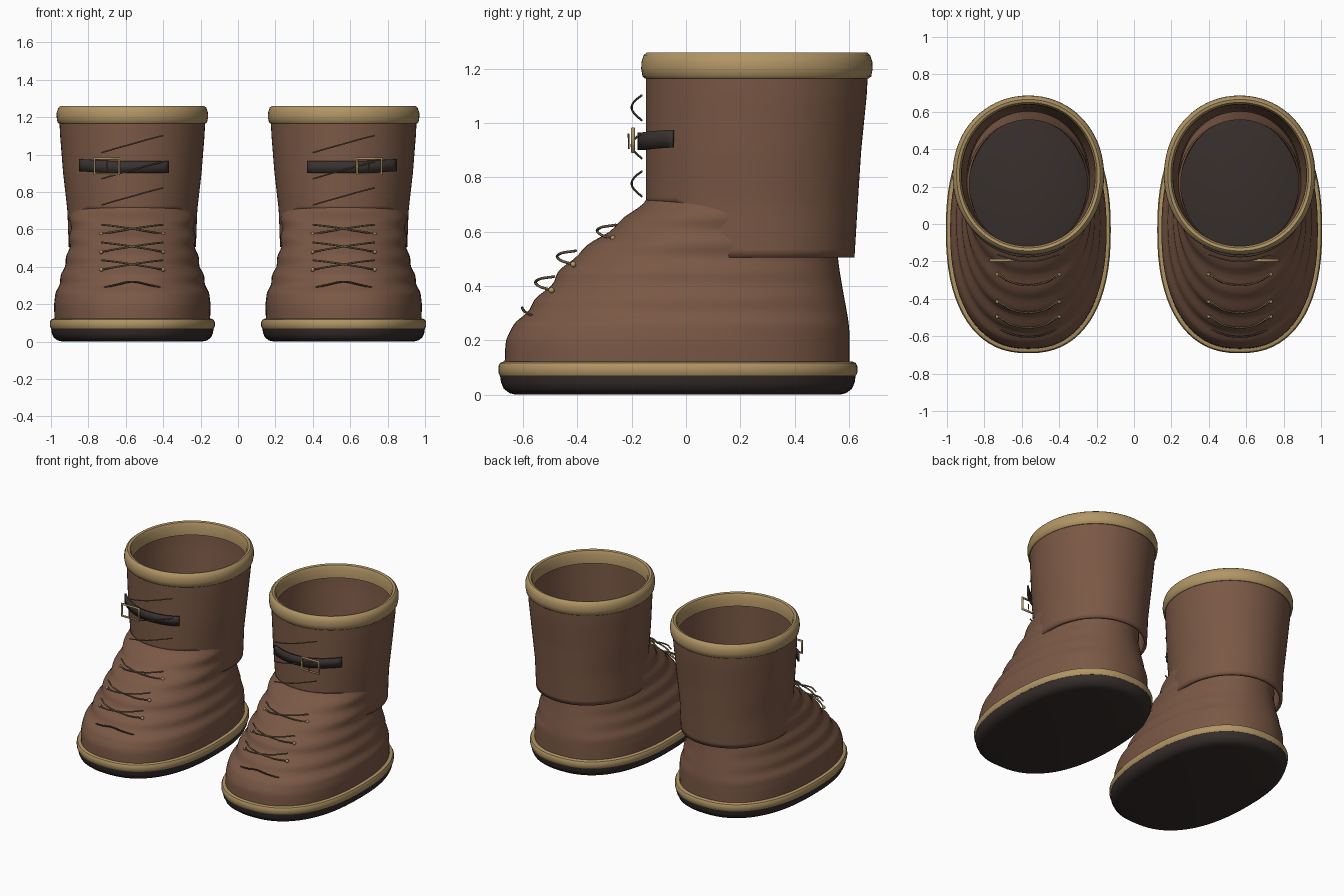
import bpy, bmesh
from math import sin, cos, pi, sqrt, copysign

if "Cube" in bpy.data.objects:
    bpy.data.objects.remove(bpy.data.objects["Cube"])

def material(name, rgb):
    m = bpy.data.materials.new(name)
    m.diffuse_color = (*rgb, 1)
    m.use_nodes = True
    m.node_tree.nodes["Principled BSDF"].inputs["Base Color"].default_value = m.diffuse_color
    return m

BROWN = material("brown leather", (0.195, 0.098, 0.06))
TAN = material("tan trim", (0.44, 0.30, 0.13))
DARK = material("dark rubber", (0.035, 0.026, 0.023))
STRAP = material("strap leather", (0.04, 0.032, 0.028))
LACE = material("lace cord", (0.16, 0.115, 0.06))
SEAM = material("seam thread", (0.07, 0.04, 0.025))
N = 72

def finish(name, bm, mat, angle=40):
    me = bpy.data.meshes.new(name)
    bm.to_mesh(me)
    bm.free()
    me.materials.append(mat)
    ob = bpy.data.objects.new(name, me)
    bpy.context.collection.objects.link(ob)
    bpy.ops.object.select_all(action='DESELECT')
    ob.select_set(True)
    bpy.context.view_layer.objects.active = ob
    bpy.ops.object.shade_smooth_by_angle(angle=angle * pi / 180)
    return ob

def ring_point(cx, key, a):
    """Point on a superellipse section: z, front y, back y, half width, exponent."""
    z, f, b, w, e = key
    c, s = cos(a), sin(a)
    x = copysign(abs(c) ** (2 / e), c) * w
    y = (f + b) / 2 + copysign(abs(s) ** (2 / e), s) * (b - f) / 2
    return (cx + x, y, z)

def skin(name, rings, mat, caps=False):
    bm = bmesh.new()
    vs = [[bm.verts.new(p) for p in r] for r in rings]
    for lo, hi in zip(vs, vs[1:]):
        for i in range(N):
            j = (i + 1) % N
            bm.faces.new((lo[i], lo[j], hi[j], hi[i]))
    if caps:
        bm.faces.new(vs[0][::-1])
        bm.faces.new(vs[-1])
    return finish(name, bm, mat)

def loft(name, cx, keys, mat, caps=False):
    return skin(name, [[ring_point(cx, k, 2 * pi * i / N) for i in range(N)] for k in keys], mat, caps)

def smooth_keys(keys, steps):
    """Catmull-Rom refinement of section keys."""
    out = []
    for i in range(len(keys) - 1):
        p = [keys[max(0, min(len(keys) - 1, i + d))] for d in (-1, 0, 1, 2)]
        for s in range(steps):
            t = s / steps
            out.append(tuple(0.5 * (2 * b + (c - a) * t + (2 * a - 5 * b + 4 * c - d) * t * t
                                    + (3 * b - a - 3 * c + d) * t ** 3) for a, b, c, d in zip(*p)))
    return out + [keys[-1]]

def tube(name, pts, r, mat, cyclic=False, curved=True):
    cu = bpy.data.curves.new(name, 'CURVE')
    cu.dimensions = '3D'
    cu.bevel_depth = r
    cu.bevel_resolution = 2
    cu.use_fill_caps = True
    sp = cu.splines.new('BEZIER')
    sp.bezier_points.add(len(pts) - 1)
    for bp, p in zip(sp.bezier_points, pts):
        bp.co = p
        bp.handle_left_type = bp.handle_right_type = 'AUTO' if curved else 'VECTOR'
    sp.resolution_u = 6
    sp.use_cyclic_u = cyclic
    cu.materials.append(mat)
    ob = bpy.data.objects.new(name, cu)
    bpy.context.collection.objects.link(ob)

VAMP = [(0.10, -.668, .602, .415, 2.35), (0.20, -.662, .602, .418, 2.3), (0.25, -.635, .60, .41, 2.3),
        (0.30, -.595, .593, .395, 2.25), (0.40, -.505, .575, .365, 2.2), (0.50, -.42, .56, .34, 2.15),
        (0.60, -.29, .557, .333, 2.1), (0.70, -.165, .557, .333, 2.05), (0.75, -.13, .557, .315, 2.0)]
SHAFT = [(0.50, -.125, .62, .34, 2.05), (0.70, -.148, .632, .347, 2.05), (0.90, -.148, .645, .37, 2.05),
         (1.10, -.148, .665, .386, 2.05), (1.22, -.148, .672, .392, 2.05)]

def section_at(z):
    for a, b in zip(SHAFT, SHAFT[1:]):
        if z <= b[0]:
            t = (z - a[0]) / (b[0] - a[0])
            return tuple(p + (q - p) * t for p, q in zip(a, b))
    return SHAFT[-1]

def offset_rings(base, prof):
    f, b, w, e = base
    return [(z, f - o, b + o, w + o, e) for o, z in prof]

def boot(s, side):
    cx = 0.565 * s
    # rubber sole and welt
    base = (-.685, .625, .435, 2.35)
    loft(side + "sole", cx, offset_rings(base, [(-.06, 0), (-.035, .006), (-.014, .022), (-.004, .045),
                                                (0, .075), (-.03, .1)]), DARK, True)
    loft(side + "welt", cx, offset_rings(base, [(-.02, .068), (0, .07), (.006, .082), (.006, .105),
                                                (0, .117), (-.012, .122), (-.035, .12)]), TAN)
    # creased foot
    keys = []
    for z, f, b, w, e in smooth_keys(VAMP, 6):
        r = .008 * sin(2 * pi * (z - .03) / .1) * min(1, max(0, (z - .2) / .1)) * min(1, max(0, (.75 - z) / .1))
        keys.append((z, f - r, b, w + .6 * r, e))
    loft(side + "foot_upper", cx, keys, BROWN)
    # shaft with hem raised at the front
    rows = []
    for k in range(25):
        row = []
        for i in range(N):
            a = 2 * pi * i / N
            t = min(1, max(0, (.13 - ring_point(0, SHAFT[0], a)[1]) / .15))
            z0 = .505 + .2 * t * t * (3 - 2 * t)
            row.append(ring_point(cx, section_at(z0 + (1.22 - z0) * k / 24), a))
        rows.append(row)
    ob = skin(side + "shaft", rows, BROWN)
    m = ob.modifiers.new("thickness", 'SOLIDIFY')
    m.thickness = .02
    m.offset = -1
    # rolled cuff
    loft(side + "cuff", cx, offset_rings((-.148, .67, .388, 2.05),
         [(-.02, 1.168), (.004, 1.165), (.012, 1.172), (.017, 1.2), (.016, 1.225), (.008, 1.25),
          (-.004, 1.26), (-.02, 1.256), (-.03, 1.235), (-.032, 1.17), (-.02, 1.168)]), TAN)
    # crossed laces with eyelets
    for z, y in ((.385, -.495), (.48, -.415), (.575, -.268)):
        for d in (-1, 1):
            tube(side + "cross_lace", [(cx - d * .165, y, z), (cx - d * .08, y - .047, z + .015),
                                       (cx + d * .08, y - .047, z + .04), (cx + d * .165, y + .01, z + .05)], .005, LACE)
            bm = bmesh.new()
            bmesh.ops.create_uvsphere(bm, u_segments=12, v_segments=8, radius=.011)
            bmesh.ops.translate(bm, vec=(cx + d * .165, y, z), verts=bm.verts)
            finish(side + "eyelet", bm, TAN, 80)
    # single laces on the shaft
    for z in (.73, .87, 1.01):
        tube(side + "shaft_lace", [(cx - .165, -.163, z), (cx - .08, -.19, z + .025), (cx, -.2, z + .047),
                                   (cx + .08, -.19, z + .07), (cx + .165, -.163, z + .092)], .004, LACE)
    # toe seam
    tube(side + "toe_seam", [(cx - .34, -.385, .25), (cx - .2, -.53, .278), (cx - .08, -.592, .305), (cx, -.603, .32),
                             (cx + .08, -.592, .305), (cx + .2, -.53, .278), (cx + .34, -.385, .25)], .005, SEAM)
    # strap wrapped around the front
    z, f, b, w, e = section_at(.93)
    bm = bmesh.new()
    prev = None
    for i in range(25):
        x = -.195 + .48 * i / 24
        y = (f + b) / 2 - ((b - f) / 2 + .03) * sqrt(1 - (x / (w + .03)) ** 2)
        lift = .01 * max(0, (x - .1) / .18)
        cur = [bm.verts.new((cx + s * x, y, h + lift)) for h in (.9, .965)]
        if prev:
            q = (prev[0], cur[0], cur[1], prev[1])
            bm.faces.new(q if s > 0 else q[::-1])
        prev = cur
    ob = finish(side + "strap", bm, STRAP)
    m = ob.modifiers.new("thickness", 'SOLIDIFY')
    m.thickness = .012
    # buckle frame and prong
    bx = cx + s * .137
    tube(side + "buckle", [(bx + u * .066, -.195, .937 + v * .042) for u, v in ((-1, -1), (1, -1), (1, 1), (-1, 1))],
         .008, TAN, True, False)
    tube(side + "buckle_prong", [(bx, -.21, .905), (bx, -.212, .962)], .003, LACE)

boot(-1, "left_")
boot(1, "right_")
